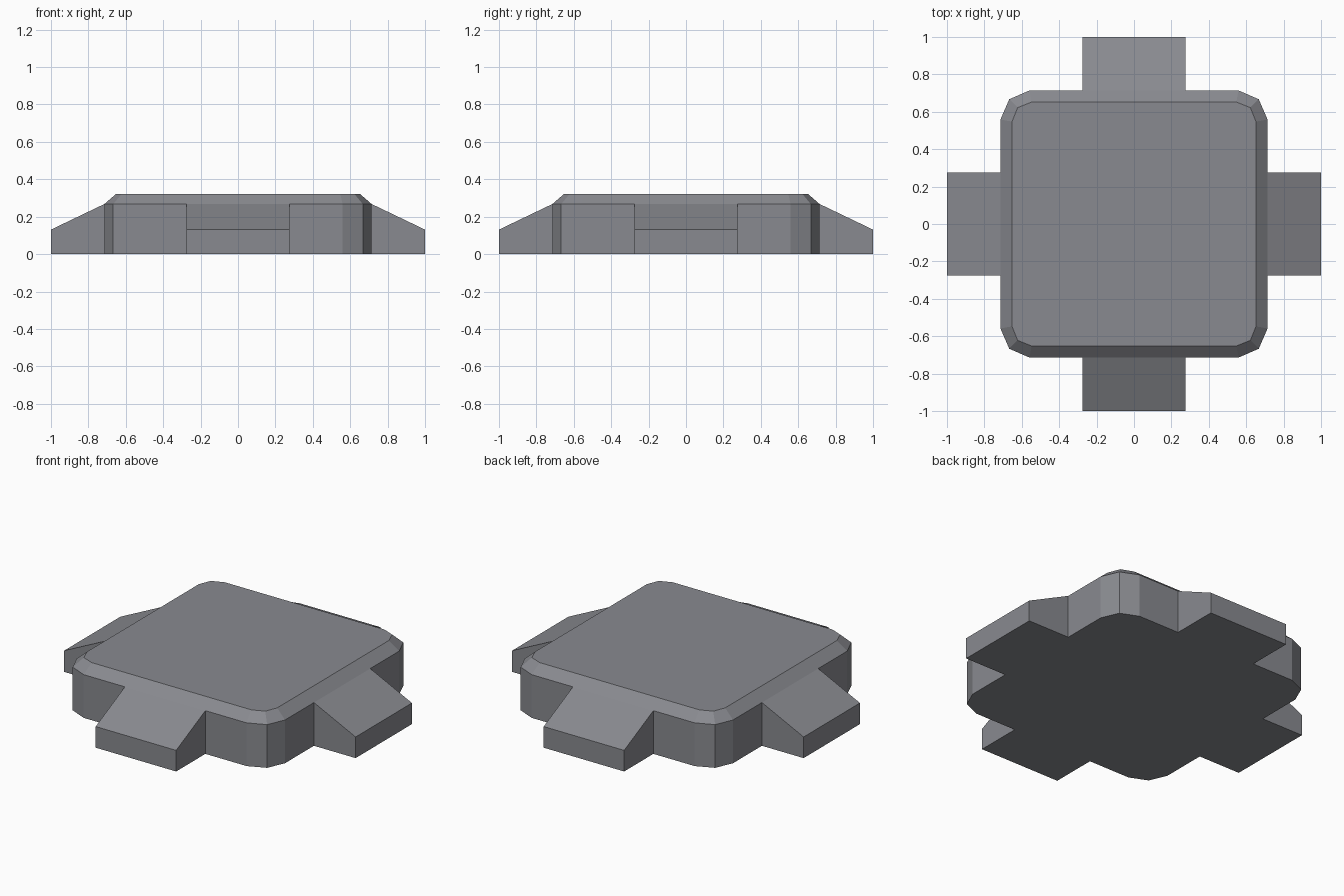
import bpy, bmesh
from mathutils import Vector, Matrix
from math import pi

if "Cube" in bpy.data.objects:
    bpy.data.objects.remove(bpy.data.objects["Cube"])

BODY, TOP, TAB = 0.714, 0.652, 0.276      # half widths
Z_WALL, Z_TOP, Z_LIP = 0.268, 0.322, 0.131


def outline(bm, half, straight, corner, z):
    """Ring of a square with two-facet corners, split where the tabs attach."""
    side = [(half, -straight), (half, -TAB), (half, TAB), (half, straight), (corner, corner)]
    return [bm.verts.new(Matrix.Rotation(k * pi / 2, 3, 'Z') @ Vector((x, y, z)))
            for k in range(4) for x, y in side]


bm = bmesh.new()

# Body: straight wall, then a chamfered top edge
rings = [outline(bm, BODY, 0.559, 0.667, 0),
         outline(bm, BODY, 0.559, 0.667, Z_WALL),
         outline(bm, TOP, 0.547, 0.622, Z_TOP)]
n = len(rings[0])
tab_faces = []
for level, (low, high) in enumerate(zip(rings, rings[1:])):
    for i in range(n):
        j = (i + 1) % n
        face = bm.faces.new((low[i], low[j], high[j], high[i]))
        if level == 0 and i % 5 == 1:
            tab_faces.append(face)
bm.faces.new(rings[-1])
bm.faces.new(rings[0][::-1])
bm.normal_update()

# Sloped tabs: pull the middle of each wall outward and lower its top edge
for face in tab_faces:
    push = face.normal * (1 - BODY)
    new = bmesh.ops.extrude_discrete_faces(bm, faces=[face])['faces'][0]
    for v in new.verts:
        v.co += push
        if v.co.z > 0.1:
            v.co.z = Z_LIP

bmesh.ops.recalc_face_normals(bm, faces=bm.faces[:])
mesh = bpy.data.meshes.new("tabbed_plate")
bm.to_mesh(mesh)
bm.free()

# Dark slate grey
slate = bpy.data.materials.new("slate_grey")
slate.diffuse_color = (0.25, 0.255, 0.278, 1)
slate.use_nodes = True
slate.node_tree.nodes["Principled BSDF"].inputs["Base Color"].default_value = slate.diffuse_color
mesh.materials.append(slate)
bpy.context.collection.objects.link(bpy.data.objects.new("tabbed_plate", mesh))
